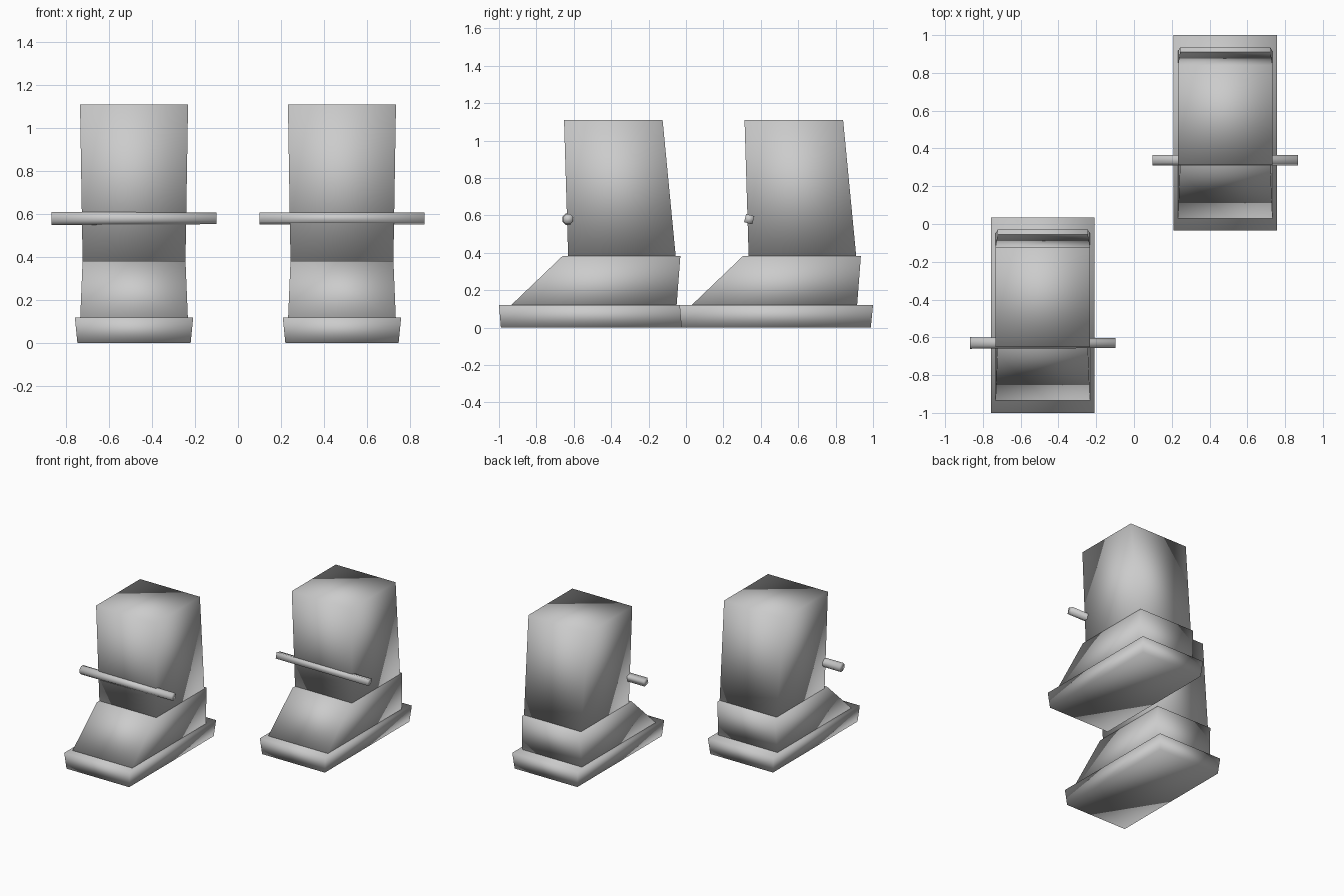
import bpy, bmesh, math
from mathutils import Matrix

if "Cube" in bpy.data.objects:
    bpy.data.objects.remove(bpy.data.objects["Cube"])


def finish(name, bm):
    bmesh.ops.recalc_face_normals(bm, faces=bm.faces)
    for f in bm.faces:
        f.smooth = True
    mesh = bpy.data.meshes.new(name)
    bm.to_mesh(mesh)
    bm.free()
    obj = bpy.data.objects.new(name, mesh)
    bpy.context.collection.objects.link(obj)
    return obj


def tapered_box(name, origin, low, high):
    """low and high: (half width, front y, back y, z)"""
    bm = bmesh.new()
    bmesh.ops.create_cube(bm, size=2)
    for v in bm.verts:
        w, front, back, z = high if v.co.z > 0 else low
        v.co = (origin[0] + w * v.co.x,
                origin[1] + (front if v.co.y < 0 else back), z)
    return finish(name, bm)


def rod(name, x, y, sides, r1, r2, turn):
    bm = bmesh.new()
    bmesh.ops.create_cone(bm, cap_ends=True, segments=sides,
                          radius1=r1, radius2=r2, depth=0.768)
    bm.transform(Matrix.Translation((x, y, 0.58))
                 @ Matrix.Rotation(math.pi / 2, 4, 'Y')
                 @ Matrix.Rotation(turn, 4, 'Z'))
    return finish(name, bm)


# Two boots, the second one a step behind the first
for side, x, y in (("left", -0.483, 0.0), ("right", 0.483, 0.965)):
    o = (x, y)
    tapered_box(side + "_sole", o, (0.263, -0.99, 0.023, 0.0), (0.275, -1.0, 0.035, 0.12))
    tapered_box(side + "_foot", o, (0.25, -0.935, -0.05, 0.12), (0.239, -0.66, -0.03, 0.383))
    tapered_box(side + "_shaft", o, (0.239, -0.63, -0.055, 0.383), (0.251, -0.652, -0.125, 1.11))

# Thin rods across the shaft fronts
rod("left_rod", -0.483, -0.63, 8, 0.033, 0.029, math.radians(22.5))
rod("right_rod", 0.483, 0.338, 4, 0.032, 0.032, math.radians(30))
